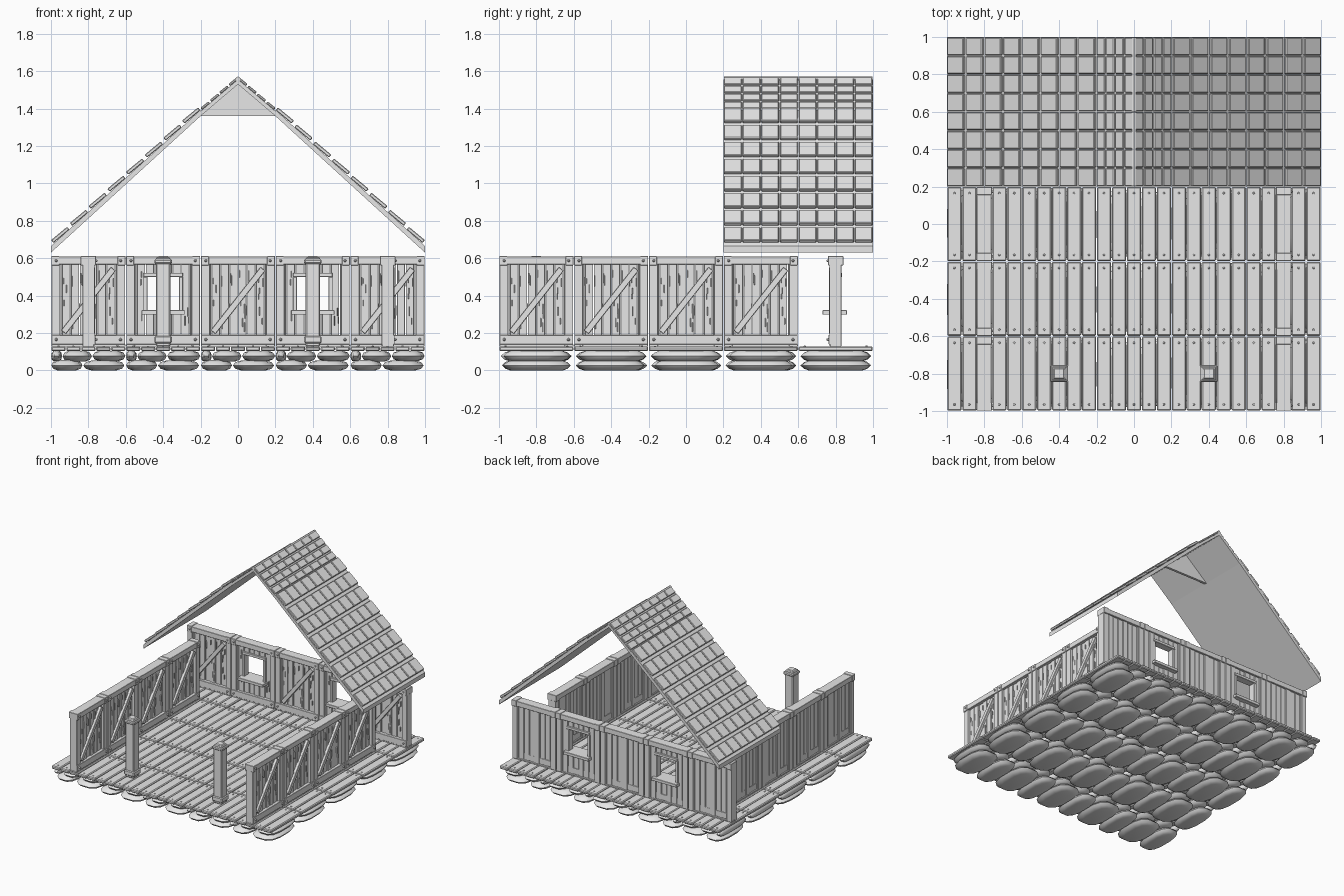
import bpy, bmesh, math, random
from mathutils import Matrix, Vector

if "Cube" in bpy.data.objects:
    bpy.data.objects.remove(bpy.data.objects["Cube"])

random.seed(4)
GREY = bpy.data.materials.new("weathered_grey")
GREY.diffuse_color = (0.8, 0.8, 0.8, 1)
GREY.use_nodes = True
GREY.node_tree.nodes["Principled BSDF"].inputs["Base Color"].default_value = GREY.diffuse_color


def box(bm, lo, hi, rot=None):
    """Axis box from lo to hi, optionally rotated about its centre."""
    lo, hi = Vector(lo), Vector(hi)
    m = Matrix.Translation((lo + hi) / 2) @ (rot or Matrix()) @ Matrix.Diagonal((*(hi - lo), 1))
    bmesh.ops.create_cube(bm, size=1, matrix=m)


def stud(bm, pos, r, h, rot=None):
    m = Matrix.Translation(pos) @ (rot or Matrix())
    bmesh.ops.create_cone(bm, cap_ends=True, segments=8, radius1=r, radius2=r * 0.6, depth=h, matrix=m)


def prism(bm, pts, y0, y1):
    """Extrude an (x, z) outline along y."""
    face = bm.faces.new([bm.verts.new((x, y0, z)) for x, z in pts])
    ext = bmesh.ops.extrude_face_region(bm, geom=[face])
    bmesh.ops.translate(bm, vec=(0, y1 - y0, 0),
                        verts=[g for g in ext["geom"] if isinstance(g, bmesh.types.BMVert)])


def mesh_from(bm, name):
    bmesh.ops.recalc_face_normals(bm, faces=bm.faces)
    me = bpy.data.meshes.new(name)
    bm.to_mesh(me)
    bm.free()
    me.materials.append(GREY)
    return me


def place(me, name, loc=(0, 0, 0), turn=0.0, bevel=0.0):
    ob = bpy.data.objects.new(name, me)
    bpy.context.collection.objects.link(ob)
    ob.location, ob.rotation_euler.z = loc, turn
    if bevel:
        mod = ob.modifiers.new("soft_edges", "BEVEL")
        mod.width, mod.segments, mod.limit_method = bevel, 1, "ANGLE"
    return ob


# Foundation stones: flattened rounded boulders in two layers under each bay
def stone(bm, x0, x1, y, length, z0, z1):
    n, rings = 12, []
    cx, rx, cz, rz = (x0 + x1) / 2, (x1 - x0) / 2, (z0 + z1) / 2, (z1 - z0) / 2
    for t, sx, sy in ((-1, 0.6, 0.76), (-0.65, 0.88, 0.9), (0, 1, 1), (0.65, 0.88, 0.9), (1, 0.6, 0.76)):
        ring = []
        for i in range(n):
            a = 2 * math.pi * (i + 0.5) / n
            c, s = math.cos(a), math.sin(a)
            px = math.copysign(abs(c) ** 0.65, c)
            py = math.copysign(abs(s) ** 0.75, s)
            ring.append(bm.verts.new((cx + rx * sx * px, y + length / 2 * sy * py, cz + rz * t)))
        rings.append(ring)
    for a, b in zip(rings, rings[1:]):
        for i in range(n):
            bm.faces.new((a[i], a[(i + 1) % n], b[(i + 1) % n], b[i]))
    bm.faces.new(rings[0][::-1])
    bm.faces.new(rings[-1])


BAYS = [-0.8, -0.4, 0, 0.4, 0.8]
bm = bmesh.new()
for bx in BAYS:
    for by in BAYS:
        for x0, x1, z0, z1 in ((-0.2, -0.03, 0, 0.055), (-0.03, 0.195, 0, 0.053),
                               (-0.2, -0.14, 0.05, 0.103), (-0.14, 0.02, 0.048, 0.104),
                               (0.02, 0.2, 0.05, 0.105)):
            stone(bm, bx + x0, bx + x1, by + random.uniform(-0.006, 0.006),
                  random.uniform(0.35, 0.385), z0, z1)
stones = place(mesh_from(bm, "foundation_stones"), "foundation_stones")
bpy.context.view_layer.objects.active = stones
stones.select_set(True)
bpy.ops.object.shade_smooth_by_angle(angle=math.radians(40))

# Floor: five rows of planks with a nail at each end
bm, nails = bmesh.new(), bmesh.new()
for i in range(25):
    x = -0.96 + i * 0.08
    for by in BAYS:
        top = 0.127 + random.uniform(-0.002, 0.002)
        box(bm, (x - 0.038, by - 0.198, 0.103), (x + 0.038, by + 0.198, top))
        for s in (-1, 1):
            stud(nails, (x, by + s * 0.165, top + 0.001), 0.007, 0.006)
place(mesh_from(bm, "floor_planks"), "floor_planks", bevel=0.006)
place(mesh_from(nails, "floor_nails"), "floor_nails")


# Wall panel, braced side facing -y
FACE = Matrix.Rotation(math.pi / 2, 4, "X")


def wall_panel(window):
    bm = bmesh.new()
    for i in range(8):                                   # vertical boards
        x = -0.166 + i * 0.0475
        d = random.uniform(-0.005, 0.005)
        spans = ((0.135, 0.32), (0.505, 0.575)) if window and 2 <= i <= 5 else ((0.135, 0.575),)
        for z0, z1 in spans:
            box(bm, (x - 0.022, -0.015 + d, z0), (x + 0.022, 0.024 + d, z1))
    for i in range(26):                                  # grain slivers
        x, z = random.uniform(-0.14, 0.14), random.uniform(0.2, 0.5)
        if not (window and abs(x) < 0.11):
            box(bm, (x - 0.002, -0.023, z), (x + 0.002, -0.01, z + random.uniform(0.03, 0.06)))
    box(bm, (-0.197, -0.038, 0.566), (0.197, 0.038, 0.608))   # top beam
    box(bm, (-0.197, -0.038, 0.14), (0.197, 0.022, 0.19))     # bottom beam
    box(bm, (-0.198, -0.03, 0.127), (0.198, 0.03, 0.14))      # sole plate
    for s in (-1, 1):
        box(bm, (s * 0.174 - 0.023, -0.034, 0.13), (s * 0.174 + 0.023, 0.032, 0.57))  # uprights
        box(bm, (s * 0.177 - 0.021, -0.041, 0.562), (s * 0.177 + 0.021, 0.041, 0.612))  # straps
        for z in (0.165, 0.587):
            stud(bm, (s * 0.172, -0.043, z), 0.009, 0.012, FACE)
    if window:                                           # window frame and sill
        box(bm, (-0.115, -0.07, 0.298), (0.115, 0.06, 0.322))
        box(bm, (-0.105, -0.028, 0.5), (0.105, 0.034, 0.522))
        for s in (-1, 1):
            box(bm, (s * 0.095 - 0.011, -0.026, 0.32), (s * 0.095 + 0.011, 0.032, 0.5))
    else:                                                # diagonal brace
        rot = Matrix.Rotation(-math.atan2(0.33, 0.26), 4, "Y")
        box(bm, (-0.215, -0.036, 0.358), (0.215, -0.012, 0.39), rot)
    return mesh_from(bm, "window_panel" if window else "braced_panel")


plain, windowed = wall_panel(False), wall_panel(True)
for i, x in enumerate(BAYS):
    place(windowed if i in (1, 3) else plain, f"back_wall_{i + 1}", (x, 0.8, 0), bevel=0.003)
for name, x in (("left", -0.8), ("right", 0.8)):
    for i, y in enumerate(BAYS[:4]):
        place(plain, f"{name}_wall_{i + 1}", (x, y, 0), math.pi / 2, 0.003)

# Free-standing front posts with collars at head and foot
bm = bmesh.new()
box(bm, (-0.038, -0.038, 0.127), (0.038, 0.038, 0.605))
box(bm, (-0.046, -0.046, 0.57), (0.046, 0.046, 0.595))
box(bm, (-0.03, -0.03, 0.6), (0.03, 0.03, 0.612))
box(bm, (-0.046, -0.046, 0.145), (0.046, 0.046, 0.185))
post = mesh_from(bm, "front_post")
for name, x in (("left", -0.4), ("right", 0.4)):
    place(post, f"front_post_{name}", (x, -0.8, 0), bevel=0.006)

# Roof: lower slopes, shallower ridge section, gable plate and ridge pole
bm, tiles = bmesh.new(), bmesh.new()
for s in (-1, 1):
    prism(bm, [(s, 0.63), (s * 0.2, 1.36), (s * 0.2, 1.393), (s, 0.665)], 0.2, 1)
    prism(bm, [(s * 0.2, 1.36), (0, 1.53), (0, 1.556), (s * 0.2, 1.386)], 0.2, 1)
    lower = Matrix.Rotation(s * math.atan(0.83), 4, "Y")
    upper = Matrix.Rotation(s * math.atan(0.8), 4, "Y")
    rows = [(0.95 - 0.1 * i, 0.725 + 0.0912 * i, 0.111, 0.02, lower) for i in range(8)]
    rows += [(0.175 - 0.05 * i, 1.416 + 0.0425 * i, 0.055, 0.014, upper) for i in range(4)]
    for x, z, length, t, rot in rows:                    # shingle rows
        for j in range(8):
            y = 0.25 + 0.1 * j
            box(tiles, (s * x - length / 2, y - 0.047, z - t / 2),
                (s * x + length / 2, y + 0.047, z + t / 2), rot)
place(mesh_from(bm, "roof_boards"), "roof_boards")
place(mesh_from(tiles, "roof_tiles"), "roof_tiles", bevel=0.004)

bm = bmesh.new()
prism(bm, [(-0.2, 1.36), (0.2, 1.36), (0, 1.535)], 0.59, 0.61)
place(mesh_from(bm, "gable_plate"), "gable_plate")
bm = bmesh.new()
for y in (0.4, 0.8):
    bmesh.ops.create_cone(bm, cap_ends=True, segments=8, radius1=0.014, radius2=0.014, depth=0.396,
                          matrix=Matrix.Translation((0, y, 1.557)) @ FACE)
place(mesh_from(bm, "ridge_pole"), "ridge_pole")
